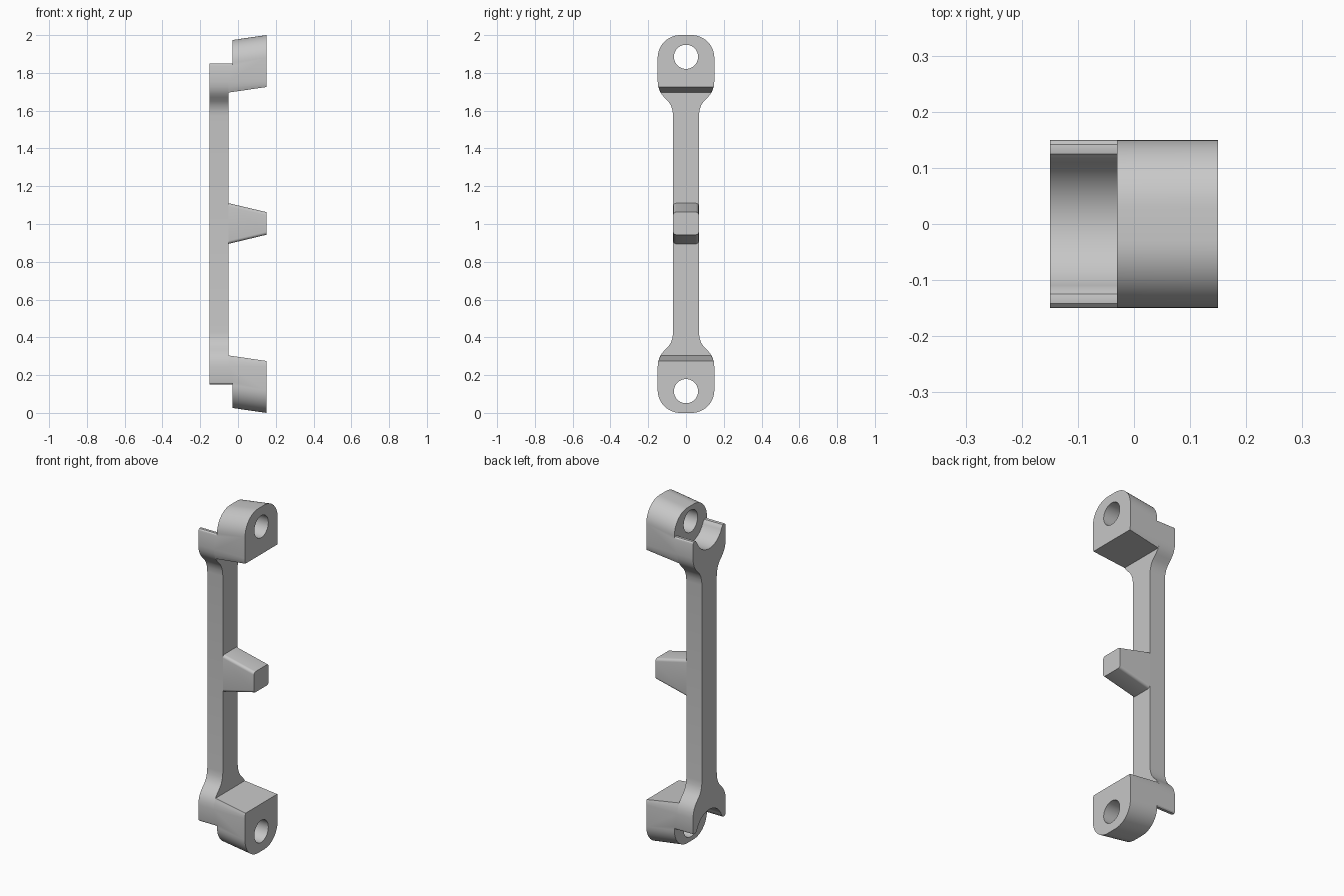
import bpy, bmesh
from math import sin, cos, pi, radians

cube = bpy.data.objects.get("Cube")
if cube:
    bpy.data.objects.remove(cube, do_unlink=True)

grey = bpy.data.materials.new("plain grey")
grey.use_nodes = True
grey.diffuse_color = (0.57, 0.57, 0.57, 1)
grey.node_tree.nodes["Principled BSDF"].inputs["Base Color"].default_value = (0.57, 0.57, 0.57, 1)

MID = 1.0        # height of the mirror plane
HOLE_Z = 1.885   # centre of the upper hole

# Flare from the slim bar to the wide end: (half width, height)
FLARE = [(0.068, 1.57), (0.071, 1.6), (0.08, 1.628), (0.095, 1.65), (0.115, 1.67),
         (0.13, 1.688), (0.14, 1.706), (0.147, 1.728), (0.15, 1.755)]


def half_width(z):
    for (y0, z0), (y1, z1) in zip(FLARE, FLARE[1:]):
        if z0 <= z <= z1:
            return y0 + (y1 - y0) * (z - z0) / (z1 - z0)
    return FLARE[0][0] if z < FLARE[0][1] else FLARE[-1][0]


def arc(cy, cz, r, start, end, n):
    angles = [radians(start + (end - start) * i / n) for i in range(n + 1)]
    return [(cy + r * cos(a), cz + r * sin(a)) for a in angles]


def both_sides(side):
    """Close a +y half outline with its mirror image."""
    return side + [(-y, z) for y, z in reversed(side)]


def loft(name, x0, ring0, x1, ring1, mirrored=False):
    """Solid between two outlines, optionally repeated at the other end."""
    bm = bmesh.new()
    for sign in ((1, -1) if mirrored else (1,)):
        a, b = [[bm.verts.new((x, y, MID + sign * (z - MID))) for y, z in ring]
                for x, ring in ((x0, ring0), (x1, ring1))]
        bm.faces.new(a)
        bm.faces.new(b)
        for i in range(len(a)):
            j = (i + 1) % len(a)
            bm.faces.new((a[i], a[j], b[j], b[i]))
    bmesh.ops.recalc_face_normals(bm, faces=bm.faces)
    mesh = bpy.data.meshes.new(name)
    bm.to_mesh(mesh)
    bm.free()
    mesh.materials.append(grey)
    obj = bpy.data.objects.new(name, mesh)
    bpy.context.collection.objects.link(obj)
    return obj


def activate(obj):
    bpy.ops.object.select_all(action='DESELECT')
    obj.select_set(True)
    bpy.context.view_layer.objects.active = obj


def cut(obj, cutter):
    activate(obj)
    mod = obj.modifiers.new("cut", 'BOOLEAN')
    mod.operation = 'DIFFERENCE'
    mod.solver = 'EXACT'
    mod.object = cutter
    bpy.ops.object.modifier_apply(modifier=mod.name)


def boss_outline(x):
    """Arched end block whose top and bottom slope with depth."""
    drop = 0.145 * (x - 0.15)
    low, high = 1.725 + drop, FLARE[-1][1]
    heights = [low + (high - low) * i / 4 for i in range(5)]
    side = [(half_width(z), z) for z in heights]
    return both_sides(side + arc(0.03, 1.88 + drop, 0.12, 0, 90, 12))


def peg_outline(low, high):
    """Rectangle with small rounded corners."""
    r, w = 0.016, 0.068
    return both_sides(arc(w - r, low + r, r, -90, 0, 5) + arc(w - r, high - r, r, 0, 90, 5))


# Long flat bar with flared ends
flare_up = FLARE + [(0.15, 1.9)]
bar_side = [(y, 2 * MID - z) for y, z in reversed(flare_up)] + flare_up
bar_ring = both_sides(bar_side)
bar = loft("bar", -0.15, bar_ring, -0.05, bar_ring)

# Sloped end blocks
bosses = loft("end_blocks", -0.05, boss_outline(-0.05), 0.15, boss_outline(0.15), True)

# Tapered middle peg
peg = loft("middle_peg", -0.05, peg_outline(0.895, 1.11), 0.15, peg_outline(0.943, 1.063))

# Rear recess cutter: round seat between two softened tips
tip = [(0.2, 2.2), (0.2, 1.835), (0.15, 1.835), (0.148, 1.843), (0.142, 1.849),
       (0.134, 1.85), (0.125, 1.848), (0.12, 1.842)]
seat = arc(0, 1.88, 0.122, -22, -88, 16)
recess_ring = both_sides(tip + seat)
recess = loft("recess_cutter", -0.3, recess_ring, -0.03, recess_ring, True)

# Bolt hole cutter
hole_ring = arc(0, HOLE_Z, 0.064, 0, 360, 40)[:-1]
hole = loft("hole_cutter", -0.3, hole_ring, 0.3, hole_ring, True)

cut(bar, recess)
cut(bosses, recess)
cut(bosses, hole)
for cutter in (recess, hole):
    bpy.data.objects.remove(cutter, do_unlink=True)

# Smooth curves, crisp corners
for part in (bar, bosses, peg):
    activate(part)
    bpy.ops.object.shade_smooth_by_angle(angle=radians(30))
